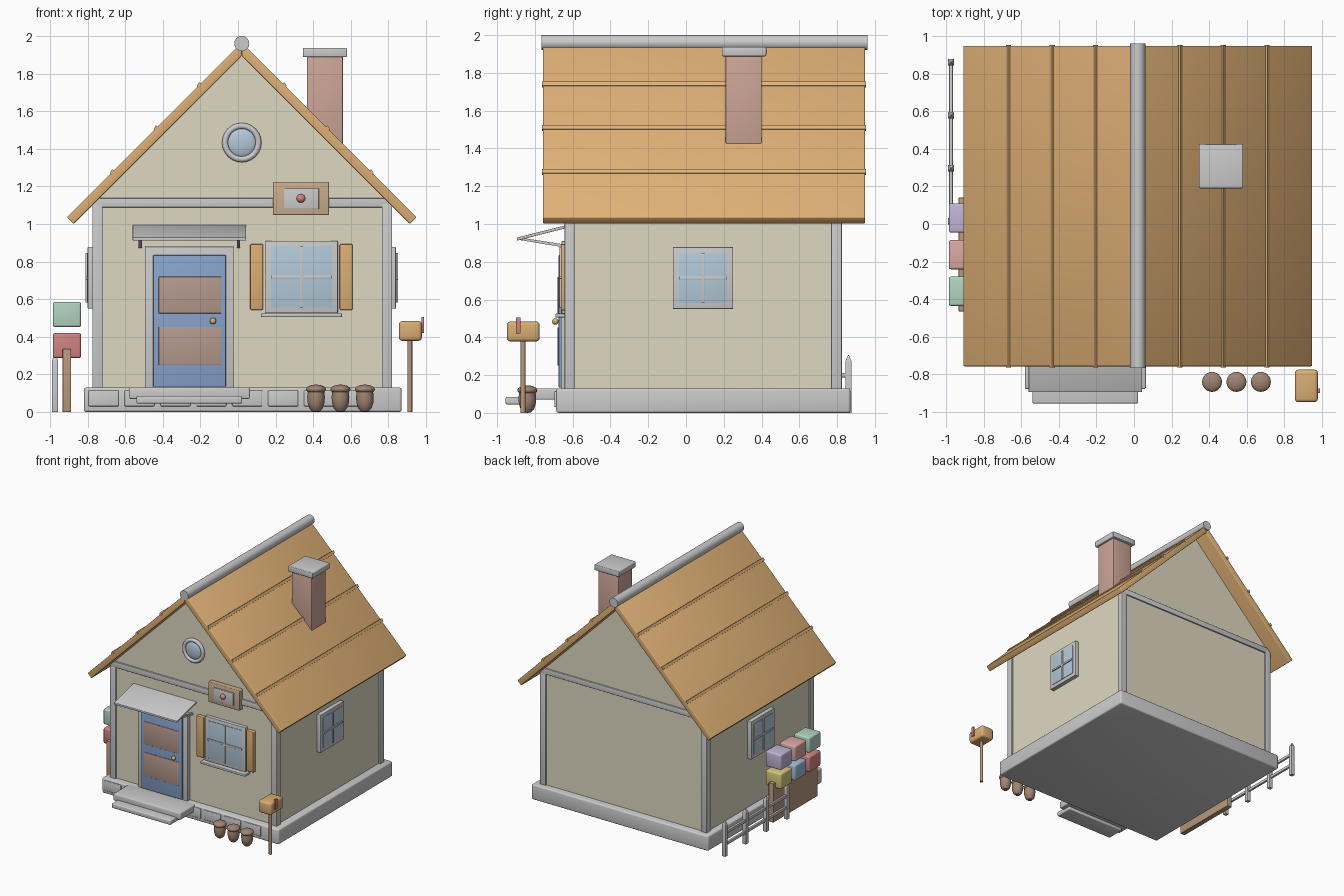
import bpy, bmesh, math
from mathutils import Matrix, Vector

if "Cube" in bpy.data.objects:
    bpy.data.objects.remove(bpy.data.objects["Cube"])

CX = 0.02  # centre line of the house
mats = {}


def rgb(name, r, g, b):
    m = bpy.data.materials.new(name)
    m.diffuse_color = tuple((c / 255) ** 2.2 for c in (r, g, b)) + (1,)
    m.use_nodes = True
    m.node_tree.nodes["Principled BSDF"].inputs["Base Color"].default_value = m.diffuse_color
    mats[name] = m


for n, c in {"cream": (222, 215, 192), "roof": (224, 176, 118), "wood": (217, 172, 115), "brick": (204, 164, 150),
             "blue": (135, 163, 203), "panel": (180, 152, 140), "glass": (178, 200, 217), "white": (220, 221, 220),
             "red": (208, 130, 130), "green": (176, 210, 192), "purple": (192, 180, 214), "pink": (217, 168, 160),
             "yellow": (214, 200, 125), "sky": (160, 188, 214), "brown": (158, 132, 114), "tan": (200, 172, 140),
             "gold": (212, 184, 112), "board": (184, 152, 125)}.items():
    rgb(n, *c)


def finish(name, bm, col=None, bevel=0, M=None):
    bmesh.ops.recalc_face_normals(bm, faces=bm.faces[:])
    if bevel:
        bmesh.ops.bevel(bm, geom=bm.edges[:], offset=bevel, segments=3, profile=0.5, affect='EDGES')
    if M:
        bm.transform(M)
    me = bpy.data.meshes.new(name)
    bm.to_mesh(me)
    bm.free()
    ob = bpy.data.objects.new(name, me)
    bpy.context.collection.objects.link(ob)
    if col:
        me.materials.append(mats[col])
    return ob


def box(name, x0, x1, y0, y1, z0, z1, col=None, bevel=0.004, M=None):
    bm = bmesh.new()
    bmesh.ops.create_cube(bm, size=1)
    for v in bm.verts:
        v.co = (x1 if v.co.x > 0 else x0, y1 if v.co.y > 0 else y0, z1 if v.co.z > 0 else z0)
    return finish(name, bm, col, bevel, M)


def prism(name, pts, a, b, col=None, bevel=0, axis='y'):
    """Extrude a profile (x,z) along y, or (y,z) along x."""
    bm = bmesh.new()
    at = (lambda p, t: (p[0], t, p[1])) if axis == 'y' else (lambda p, t: (t, p[0], p[1]))
    f = bm.faces.new([bm.verts.new(at(p, a)) for p in pts])
    g = bmesh.ops.extrude_face_region(bm, geom=[f])["geom"]
    d = Vector((0, b - a, 0)) if axis == 'y' else Vector((b - a, 0, 0))
    bmesh.ops.translate(bm, vec=d, verts=[v for v in g if isinstance(v, bmesh.types.BMVert)])
    return finish(name, bm, col, bevel)


def cone(name, loc, r1, r2, h, col=None, seg=24, rot=None):
    bm = bmesh.new()
    bmesh.ops.create_cone(bm, cap_ends=True, segments=seg, radius1=r1, radius2=r2, depth=h)
    return finish(name, bm, col, 0, Matrix.Translation(loc) @ (rot or Matrix()))


def ball(name, loc, r, col, scale=(1, 1, 1)):
    bm = bmesh.new()
    bmesh.ops.create_uvsphere(bm, u_segments=24, v_segments=16, radius=r)
    return finish(name, bm, col, 0, Matrix.Translation(loc) @ Matrix.Diagonal((*scale, 1)))


def lathe(name, pts, loc, col, rot=None):
    bm = bmesh.new()
    vs = [bm.verts.new((r, 0, z)) for r, z in pts]
    es = [bm.edges.new(p) for p in zip(vs, vs[1:])]
    bmesh.ops.spin(bm, geom=vs + es, axis=(0, 0, 1), cent=(0, 0, 0), angle=math.tau, steps=24)
    bmesh.ops.remove_doubles(bm, verts=bm.verts[:], dist=1e-4)
    return finish(name, bm, col, 0, Matrix.Translation(loc) @ (rot or Matrix()))


RX = Matrix.Rotation(math.pi / 2, 4, 'X')

# Foundation, stones and steps
box("foundation", -0.82, 0.87, -0.687, 0.87, 0, 0.13, bevel=0.012)
for i in range(8):
    x = -0.715 + 0.191 * i
    box("foundation_stone", x - 0.08, x + 0.08, -0.697, -0.67, 0.03, 0.115, bevel=0.006)
box("upper_step", -0.58, 0.063, -0.878, -0.66, 0.07, 0.13, bevel=0.008)
box("lower_step", -0.54, 0.022, -0.955, -0.80, 0.045, 0.085, bevel=0.008)

# Walls with gables, corner posts and tie beams
prism("walls", [(-0.765, 0.12), (0.805, 0.12), (0.805, 1.11), (CX, 1.9), (-0.765, 1.11)], -0.628, 0.813, "cream")
for x in (-0.775, 0.765):
    for y in (-0.642, 0.77):
        box("corner_post", x, x + 0.055, y, y + 0.055, 0.125, 1.11, "white")
for y in (-0.642, 0.79):
    box("tie_beam", -0.775, 0.82, y, y + 0.035, 1.088, 1.138, "white")

# Roof slabs, battens, ridge
for s in (-1, 1):
    side = lambda pts: [(CX + s * u, z) for u, z in pts]
    prism("roof_slab", side([(0, 1.965), (0, 1.895), (0.895, 1.0), (0.93, 1.035)]), -0.757, 0.948, "roof", 0.006)
    for u in (0.227, 0.457, 0.69):
        z = 1.965 - u
        prism("roof_batten", side([(u, z + .016), (u - .008, z + .008), (u, z - .008), (u + .012, z), (u + .008, z + .004)][:1]
              + [(u - .01, z + .01), (u - .016, z), (u, z - .016), (u + .012, z - .004)]), -0.763, 0.953, "roof")
cone("ridge_cap", (CX, 0.0975, 1.96), 0.04, 0.04, 1.725, "white", 32, RX)

# Chimney
box("chimney", 0.367, 0.558, 0.21, 0.40, 1.40, 1.90, "brick")
box("chimney_cap", 0.345, 0.58, 0.19, 0.425, 1.888, 1.937, bevel=0.006)

# Door
box("door_frame", -0.495, -0.02, -0.662, -0.60, 0.125, 0.88, "white")
box("door", -0.452, -0.064, -0.675, -0.61, 0.135, 0.835, "blue")
for z0, z1 in ((0.25, 0.453), (0.525, 0.72)):
    box("door_panel", -0.422, -0.09, -0.68, -0.65, z0, z1, "panel", 0.002)
ball("door_knob", (-0.133, -0.692, 0.484), 0.017, "gold")

# Awning with struts
prism("awning", [(-0.895, 0.912), (-0.895, 0.928), (-0.63, 0.995), (-0.63, 0.979)], -0.56, 0.043, "white", 0.002, 'x')
for x in (-0.52, 0.003):
    prism("awning_strut", [(-0.885, 0.916), (-0.885, 0.929), (-0.62, 0.888), (-0.62, 0.872)], x - .008, x + .008,
          "white", 0, 'x')


def window(name, M, w, h, inset):
    """Window facing local -y, centred on the local origin at the wall."""
    box(name + "_frame", -w, w, -0.03, 0.02, -h, h, "white", 0.004, M)
    a, b = w - inset, h - inset
    box(name + "_glass", -a, a, -0.034, 0, -b, b, "glass", 0.001, M)
    box(name + "_upright", -0.008, 0.008, -0.042, 0, -b, b, "white", 0.002, M)
    box(name + "_crossbar", -a, a, -0.042, 0, -0.008, 0.008, "white", 0.002, M)


# Windows, sill, shutters
window("front_window", Matrix.Translation((0.338, -0.628, 0.718)), 0.193, 0.192, 0.03)
box("window_sill", 0.122, 0.553, -0.692, -0.62, 0.505, 0.525, "white")
for x0, x1 in ((0.065, 0.133), (0.541, 0.609)):
    box("shutter", x0, x1, -0.662, -0.62, 0.543, 0.893, "wood", 0.006)
for x, a in ((0.81, 90), (-0.77, -90)):
    window("side_window", Matrix.Translation((x, 0.09, 0.714)) @ Matrix.Rotation(math.radians(a), 4, 'Z'),
           0.16, 0.164, 0.032)

# Round gable window
ring = [(0.089 + 0.016 * math.cos(math.tau * i / 12), 0.016 * math.sin(math.tau * i / 12)) for i in range(13)]
lathe("round_window_ring", ring, (CX, -0.635, 1.433), "white", RX)
ball("round_window_glass", (CX, -0.628, 1.433), 0.08, "glass", (1, 0.3, 1))

# Plaque
box("plaque", 0.186, 0.484, -0.672, -0.62, 1.048, 1.223, "tan", 0.006)
box("plaque_inset", 0.245, 0.43, -0.68, -0.65, 1.08, 1.19, None, 0.002)
ball("plaque_button", (0.335, -0.682, 1.136), 0.023, "red")

# Row of rounded pots
for x in (0.415, 0.545, 0.675):
    lathe("pot_body", [(0, 0), (0.02, 0.003), (0.036, 0.02), (0.045, 0.05), (0.047, 0.08), (0.042, 0.12), (0, 0.125)],
          (x, -0.84, 0), "brown")
    ball("pot_lid", (x, -0.84, 0.12), 0.053, "brown", (1, 1, 0.48))

# Mailbox
cone("mailbox_post", (0.914, -0.863, 0.195), 0.013, 0.013, 0.39, "board", 16)
box("mailbox", 0.856, 0.978, -0.948, -0.775, 0.378, 0.484, "wood", 0.018)
box("mailbox_flag", 0.975, 0.99, -0.9, -0.875, 0.42, 0.505, "red", 0.002)

# Stacked crates on a board
box("crate_board", -0.933, -0.888, -0.465, 0.14, 0, 0.335, "board", 0.003)
for y, top, low in ((0.032, "purple", "yellow"), (-0.163, "pink", "sky"), (-0.358, "green", "red")):
    for z, c in ((0.452, top), (0.287, low)):
        box("crate", -0.985, -0.835, y - 0.078, y + 0.078, z, z + 0.133, c, 0.012)

# Fence
for y in (0.015, 0.297, 0.578, 0.86):
    box("fence_post", -0.99, -0.957, y - 0.0165, y + 0.0165, 0, 0.275, "white", 0.002)
    cone("fence_tip", (-0.9735, y, 0.292), 0.0225, 0, 0.034, "white", 4, Matrix.Rotation(math.pi / 4, 4, 'Z'))
for z in (0.1, 0.2):
    box("fence_rail", -0.983, -0.964, 0.015, 0.86, z - 0.012, z + 0.012, "white", 0.002)

# Smooth shading with sharp edges kept
bpy.ops.object.select_all(action='SELECT')
bpy.context.view_layer.objects.active = bpy.context.selected_objects[0]
bpy.ops.object.shade_smooth_by_angle(angle=math.radians(35))
